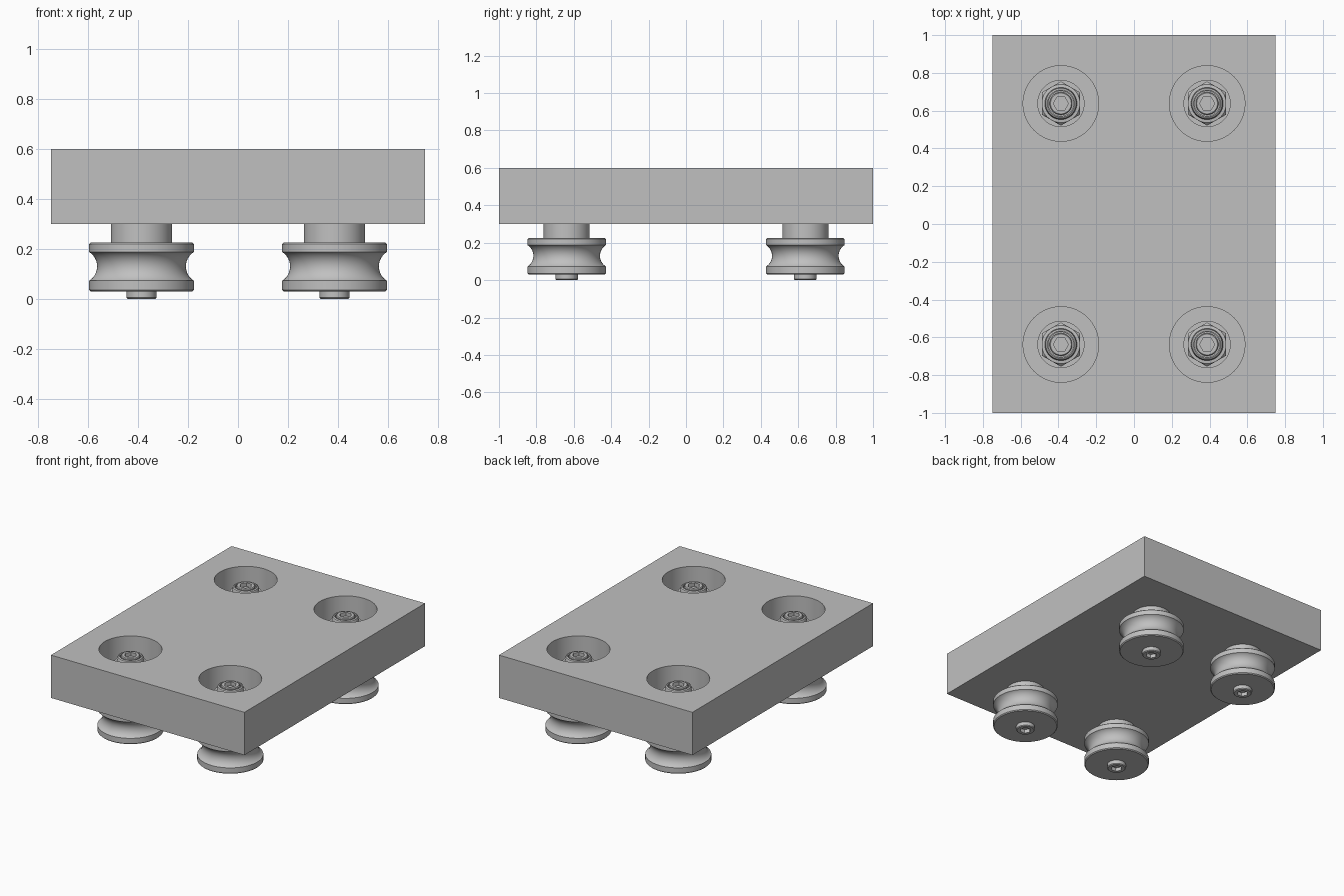
import bpy, bmesh, math

if "Cube" in bpy.data.objects:
    bpy.data.objects.remove(bpy.data.objects["Cube"], do_unlink=True)

SEG = 72
CENTRES = [(x, y) for x in (-0.387, 0.387) for y in (-0.638, 0.638)]

grey = bpy.data.materials.new("light grey metal")
grey.use_nodes = True
grey.diffuse_color = (0.53, 0.53, 0.53, 1)
grey.node_tree.nodes["Principled BSDF"].inputs["Base Color"].default_value = (0.53, 0.53, 0.53, 1)


def finish(name, bm, angle=30):
    bmesh.ops.recalc_face_normals(bm, faces=bm.faces)
    mesh = bpy.data.meshes.new(name)
    bm.to_mesh(mesh)
    bm.free()
    mesh.materials.append(grey)
    ob = bpy.data.objects.new(name, mesh)
    bpy.context.collection.objects.link(ob)
    bpy.ops.object.select_all(action='DESELECT')
    ob.select_set(True)
    bpy.context.view_layer.objects.active = ob
    bpy.ops.object.shade_smooth_by_angle(angle=math.radians(angle))
    return ob


def lathe(name, rings, centre):
    """Skin rings of (radius, z, hex start angle or None for a circle), capping both ends."""
    bm = bmesh.new()
    loops = []
    for r, z, hexa in rings:
        loop = []
        for i in range(SEG):
            a = math.tau * i / SEG
            rad = r
            if hexa is not None:
                off = (math.degrees(a) - hexa + 0.001) % 60 - 30
                rad = r * math.cos(math.pi / 6) / math.cos(math.radians(off))
            loop.append(bm.verts.new((centre[0] + rad * math.cos(a), centre[1] + rad * math.sin(a), z)))
        loops.append(loop)
    for lo, hi in zip(loops, loops[1:]):
        for i in range(SEG):
            j = (i + 1) % SEG
            bm.faces.new((lo[i], lo[j], hi[j], hi[i]))
    bm.faces.new(loops[0])
    bm.faces.new(loops[-1])
    return finish(name, bm)


# Thick plate with four counterbores
bm = bmesh.new()
bmesh.ops.create_cube(bm, size=1)
for v in bm.verts:
    v.co = (v.co.x * 1.5, v.co.y * 2, v.co.z * 0.3 + 0.45)
plate = finish("plate", bm)
for c in CENTRES:
    cutter = lathe("counterbore_cutter", [(0.2, 0.375, None), (0.2, 0.7, None)], c)
    cutter.hide_render = True
    mod = plate.modifiers.new("counterbore", 'BOOLEAN')
    mod.operation = 'DIFFERENCE'
    mod.solver = 'EXACT'
    mod.object = cutter
    bpy.context.view_layer.objects.active = plate
    bpy.ops.object.modifier_apply(modifier=mod.name)
    bpy.data.objects.remove(cutter, do_unlink=True)
bpy.ops.object.select_all(action='DESELECT')
plate.select_set(True)
bpy.context.view_layer.objects.active = plate
bpy.ops.object.shade_smooth_by_angle(angle=math.radians(30))

# Roller section: two flanges with a rounded groove between them
half, depth = 0.055, 0.028
arc_r = (half ** 2 + depth ** 2) / (2 * depth)
groove = []
for k in range(13):
    dz = half * (k / 6 - 1)
    groove.append((0.178 + arc_r - math.sqrt(arc_r ** 2 - dz ** 2), 0.13 + dz, None))
roller = ([(0.204, 0.03, None), (0.21, 0.036, None), (0.21, 0.073, None)] + groove
          + [(0.21, 0.187, None), (0.21, 0.219, None), (0.204, 0.225, None)])

# Axle bolt with a hexagonal socket in each end
bolt = [(0.036, 0.025, 0), (0.036, 0.0, 0), (0.055, 0.0, None), (0.06, 0.005, None),
        (0.06, 0.555, None), (0.055, 0.56, None), (0.04, 0.56, 0), (0.04, 0.525, 0)]

# Hexagonal lock nut with chamfered shoulder and rounded collar
nut = [(0.117, 0.4, 30), (0.117, 0.502, 30), (0.101, 0.515, None), (0.085, 0.517, None),
       (0.084, 0.54, None), (0.08, 0.55, None), (0.072, 0.555, None), (0.066, 0.553, None),
       (0.066, 0.535, None)]

for c in CENTRES:
    side = ("back_" if c[1] > 0 else "front_") + ("left_" if c[0] > 0 else "right_")
    lathe(side + "roller", roller, c)
    lathe(side + "spacer", [(0.123, 0.22, None), (0.123, 0.302, None)], c)
    lathe(side + "washer", [(0.125, 0.372, None), (0.125, 0.4, None)], c)
    lathe(side + "nut", nut, c)
    lathe(side + "bolt", bolt, c)
